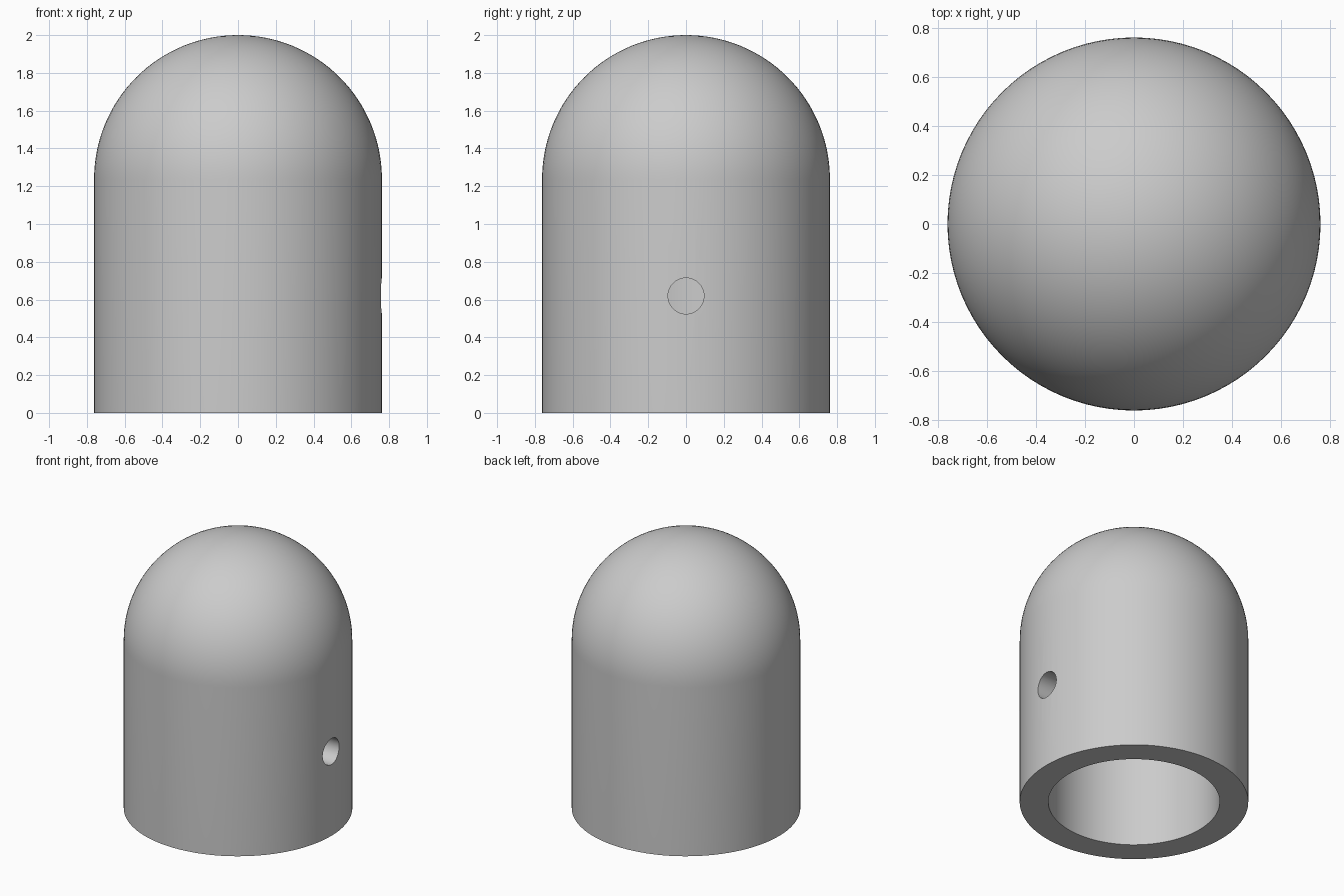
import bpy
import bmesh
import math

cube = bpy.data.objects.get("Cube")
if cube:
    bpy.data.objects.remove(cube, do_unlink=True)

UNIT = 2 / 21
OUTER, BORE, WALL_TOP, PIN = 8 * UNIT, 6 * UNIT, 13 * UNIT, UNIT
SIDES, DOME_STEPS = 96, 32

grey = bpy.data.materials.new("light_grey")
grey.use_nodes = True
colour = (0.6, 0.6, 0.6, 1)
grey.diffuse_color = colour
grey.node_tree.nodes["Principled BSDF"].inputs["Base Color"].default_value = colour


def add_object(name, bm):
    mesh = bpy.data.meshes.new(name)
    bm.to_mesh(mesh)
    bm.free()
    obj = bpy.data.objects.new(name, mesh)
    bpy.context.collection.objects.link(obj)
    mesh.materials.append(grey)
    return obj


# Domed cap: bore ceiling, bore wall, bottom rim, outer wall and dome, spun about z
profile = [(0, WALL_TOP), (BORE, WALL_TOP), (BORE, 0), (OUTER, 0)]
for i in range(DOME_STEPS + 1):
    a = math.pi / 2 * i / DOME_STEPS
    r = OUTER * math.cos(a) if i < DOME_STEPS else 0
    profile.append((r, WALL_TOP + OUTER * math.sin(a)))

bm = bmesh.new()
verts = [bm.verts.new((r, 0, z)) for r, z in profile]
edges = [bm.edges.new(pair) for pair in zip(verts, verts[1:])]
bmesh.ops.spin(bm, geom=verts + edges, cent=(0, 0, 0), axis=(0, 0, 1),
               angle=math.tau, steps=SIDES, use_duplicate=False)
bmesh.ops.remove_doubles(bm, verts=bm.verts, dist=1e-5)
bmesh.ops.recalc_face_normals(bm, faces=bm.faces)
cap = add_object("domed_cap", bm)

# Pin hole through the left wall, halfway up the bore
bm = bmesh.new()
bmesh.ops.create_cone(bm, cap_ends=True, segments=48,
                      radius1=PIN, radius2=PIN, depth=OUTER)
cutter = add_object("pin_hole_cutter", bm)
cutter.rotation_euler.y = math.pi / 2
cutter.location = (OUTER, 0, WALL_TOP / 2)
cutter.hide_render = True
cutter.hide_set(True)

hole = cap.modifiers.new("pin_hole", "BOOLEAN")
hole.operation = "DIFFERENCE"
hole.solver = "EXACT"
hole.object = cutter

# Bake the cut, then shade smooth with sharp rims
bpy.ops.object.select_all(action="DESELECT")
cap.select_set(True)
bpy.context.view_layer.objects.active = cap
bpy.ops.object.modifier_apply(modifier=hole.name)
bpy.data.objects.remove(cutter, do_unlink=True)
bpy.ops.object.shade_smooth_by_angle(angle=math.radians(30))
